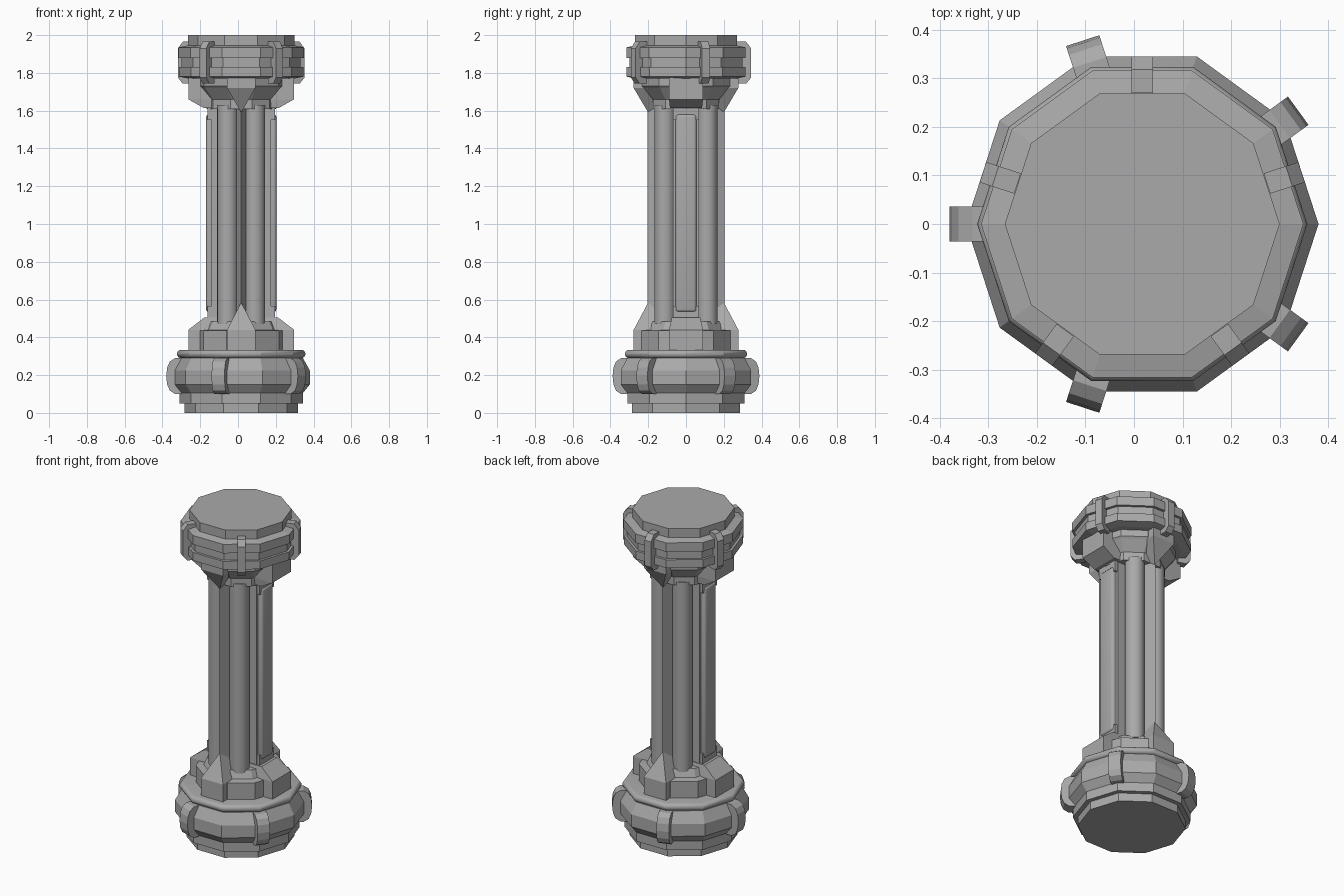
import bpy, bmesh, math
from mathutils import Matrix

if "Cube" in bpy.data.objects:
    bpy.data.objects.remove(bpy.data.objects["Cube"])

CX = 0.017  # axis of the column
grey = bpy.data.materials.new("stone grey")
grey.diffuse_color = (0.4, 0.4, 0.4, 1)
grey.use_nodes = True
grey.node_tree.nodes["Principled BSDF"].inputs["Base Color"].default_value = grey.diffuse_color


def finish(name, bm, smooth=None):
    bmesh.ops.recalc_face_normals(bm, faces=bm.faces)
    me = bpy.data.meshes.new(name)
    bm.to_mesh(me)
    bm.free()
    me.materials.append(grey)
    ob = bpy.data.objects.new(name, me)
    bpy.context.collection.objects.link(ob)
    ob.location.x = CX
    if smooth:
        bpy.ops.object.select_all(action='DESELECT')
        ob.select_set(True)
        bpy.context.view_layer.objects.active = ob
        bpy.ops.object.shade_smooth_by_angle(angle=math.radians(smooth))
    return ob


def lathe(name, profile, sides=10, centre=(0, 0), smooth=None):
    """Stack of (radius, z) rings closed with end caps."""
    bm = bmesh.new()
    rings = []
    for r, z in profile:
        rings.append([bm.verts.new((centre[0] + r * math.cos(math.tau * i / sides),
                                    centre[1] + r * math.sin(math.tau * i / sides), z))
                      for i in range(sides)])
    for a, b in zip(rings, rings[1:]):
        for i in range(sides):
            j = (i + 1) % sides
            bm.faces.new((a[i], a[j], b[j], b[i]))
    bm.faces.new(rings[0])
    bm.faces.new(rings[-1])
    return finish(name, bm, smooth)


def slab(name, outline, half, angle):
    """Extrude an (r, z) outline sideways, then turn it about the axis."""
    bm = bmesh.new()
    sides = [[bm.verts.new((r, s * half, z)) for r, z in outline] for s in (-1, 1)]
    bm.faces.new(sides[0])
    bm.faces.new(sides[1])
    n = len(outline)
    for i in range(n):
        j = (i + 1) % n
        bm.faces.new((sides[0][i], sides[0][j], sides[1][j], sides[1][i]))
    bm.transform(Matrix.Rotation(math.radians(angle), 4, 'Z'))
    return finish(name, bm)


def hull(name, sections, angle):
    """Convex block through (inner r, outer r, half width, z) sections."""
    bm = bmesh.new()
    for r0, r1, h, z in sections:
        for r in (r0, r1):
            for s in (-1, 1):
                bm.verts.new((r, s * h, z))
    bmesh.ops.remove_doubles(bm, verts=bm.verts, dist=1e-5)
    bmesh.ops.convex_hull(bm, input=bm.verts)
    bmesh.ops.dissolve_limit(bm, angle_limit=0.01, verts=bm.verts, edges=bm.edges)
    bm.transform(Matrix.Rotation(math.radians(angle), 4, 'Z'))
    return finish(name, bm)


def box(name, x, y, z0, z1, cx=0.0, bevel=0.0):
    bm = bmesh.new()
    bmesh.ops.create_cube(bm, size=1)
    bm.transform(Matrix.Translation((cx, 0, (z0 + z1) / 2)) @
                 Matrix.Diagonal((2 * x, 2 * y, z1 - z0, 1)))
    if bevel:
        bmesh.ops.bevel(bm, geom=bm.edges[:], offset=bevel, segments=3,
                        profile=0.5, affect='EDGES')
    return finish(name, bm, 40 if bevel else None)


# Ten-sided base with bulging band
lathe("base", [(0.30, 0), (0.30, 0.05), (0.327, 0.05), (0.327, 0.105), (0.363, 0.15),
               (0.363, 0.225), (0.327, 0.29), (0.30, 0.30)])

# Rounded moulding over the base
lathe("base_moulding", [(0.318 + 0.022 * math.cos(t), 0.312 + 0.022 * math.sin(t))
                        for t in [math.radians(-90 + 22.5 * k) for k in range(9)]], smooth=32)

# Lower and upper drums
lathe("lower_drum", [(0.248, 0.31), (0.248, 0.435), (0.205, 0.44), (0.185, 0.485)])
lathe("upper_drum", [(0.185, 1.61), (0.185, 1.66), (0.235, 1.72), (0.245, 1.73), (0.245, 1.79)])

# Ten-sided capital with a groove
lathe("capital", [(0.28, 1.77), (0.33, 1.78), (0.33, 1.83), (0.315, 1.83), (0.315, 1.88),
                  (0.332, 1.88), (0.332, 1.935), (0.283, 1.945), (0.283, 2.0)])

# Clamps: wide ones round the base, slim ones round the capital
base_clamp = [(0.30, 0.10), (0.35, 0.10), (0.378, 0.118), (0.392, 0.15), (0.397, 0.195),
              (0.392, 0.24), (0.378, 0.272), (0.35, 0.29), (0.30, 0.29)]
top_clamp = [(0.27, 1.745), (0.32, 1.745), (0.345, 1.775), (0.345, 1.93),
             (0.318, 1.965), (0.27, 1.965)]
for k in range(5):
    slab("base_clamp", base_clamp, 0.036, 36 + 72 * k)
    slab("capital_clamp", top_clamp, 0.022, 18 + 72 * k)

# Shaft core
box("shaft_core_wide", 0.158, 0.07, 0.46, 1.64)
box("shaft_core_deep", 0.075, 0.115, 0.46, 1.64)

# Four round rods
for sx in (-1, 1):
    for sy in (-1, 1):
        lathe("shaft_rod", [(0.055, 0.47), (0.055, 1.63)], 24,
              (sx * 0.072, sy * 0.112), 40)

# Front and back: sharp ridge with pointed feet
for a in (90, 270):
    slab_ridge = [(0.10, 0.205, 0.0, 0.5), (0.10, 0.10, 0.04, 0.5),
                  (0.10, 0.205, 0.0, 1.68), (0.10, 0.10, 0.04, 1.68)]
    hull("shaft_ridge", slab_ridge, a)
    hull("lower_pointed_foot", [(0.1, 0.277, 0.075, 0.33), (0.1, 0.277, 0.075, 0.44),
                                (0.1, 0.2, 0.0, 0.585)], a)
    hull("upper_pointed_foot", [(0.1, 0.277, 0.075, 1.79), (0.1, 0.277, 0.075, 1.72),
                                (0.1, 0.2, 0.0, 1.59)], a)

# Left and right: blunt feet, brackets and a rounded panel
for a, s in ((0, 1), (180, -1)):
    hull("lower_blunt_foot", [(0.1, 0.28, 0.09, 0.33), (0.1, 0.28, 0.09, 0.44),
                              (0.1, 0.195, 0.075, 0.505)], a)
    hull("upper_blunt_foot", [(0.1, 0.28, 0.09, 1.79), (0.1, 0.28, 0.09, 1.66),
                              (0.1, 0.2, 0.085, 1.615)], a)
    box("lower_bracket", 0.04, 0.068, 0.49, 0.565, s * 0.138)
    box("upper_bracket", 0.04, 0.068, 1.55, 1.63, s * 0.138)
    box("side_panel", 0.04, 0.055, 0.535, 1.58, s * 0.146, 0.014)
